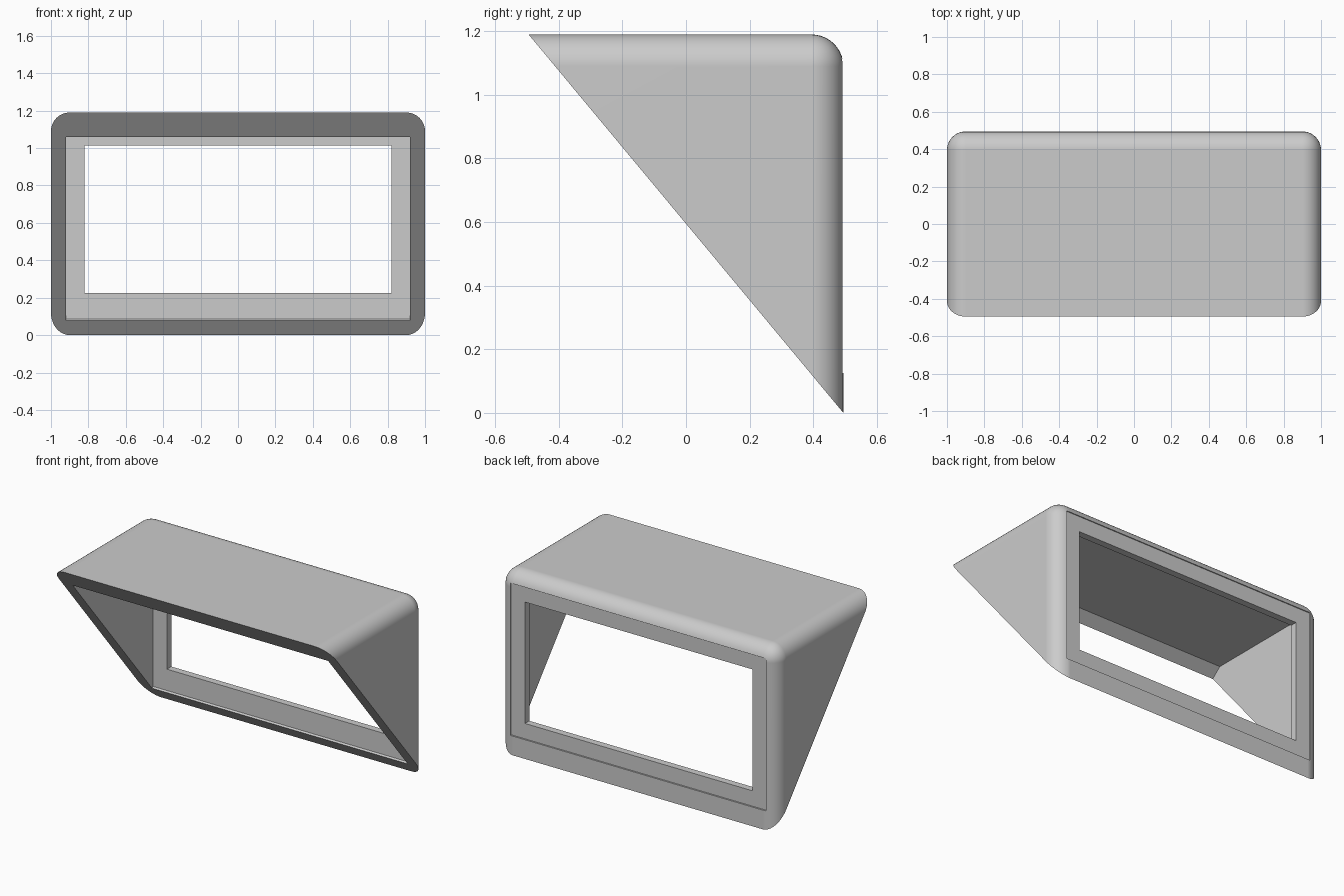
import bpy
import bmesh
from mathutils import Vector

if "Cube" in bpy.data.objects:
    bpy.data.objects.remove(bpy.data.objects["Cube"])

BACK, TOP = 0.495, 1.19        # back face and top face
INNER, CEILING = 0.44, 1.114   # inside of the back wall and of the roof
WINDOW = (0.82, 0.225, 1.015)  # half width, bottom, top
MARGIN, DEPTH = 0.1, 0.01      # recess around the window
SLOPE_IN = Vector((TOP, 2 * BACK)).normalized()  # into the sloping front (y, z)

grey = bpy.data.materials.new("plain grey")
grey.use_nodes = True
grey.diffuse_color = (0.6, 0.6, 0.6, 1)
grey.node_tree.nodes["Principled BSDF"].inputs["Base Color"].default_value = (0.6, 0.6, 0.6, 1)


def prism(name, half_x, profile):
    """Side profile of (y, z) points, extruded across x."""
    bm = bmesh.new()
    face = bm.faces.new([bm.verts.new((-half_x, y, z)) for y, z in profile])
    side = bmesh.ops.extrude_face_region(bm, geom=[face])["geom"]
    bmesh.ops.translate(bm, vec=(2 * half_x, 0, 0),
                        verts=[g for g in side if isinstance(g, bmesh.types.BMVert)])
    bmesh.ops.recalc_face_normals(bm, faces=bm.faces[:])
    mesh = bpy.data.meshes.new(name)
    bm.to_mesh(mesh)
    bm.free()
    mesh.materials.append(grey)
    obj = bpy.data.objects.new(name, mesh)
    bpy.context.collection.objects.link(obj)
    return obj


def box(name, half_x, y0, y1, z0, z1):
    return prism(name, half_x, [(y0, z0), (y1, z0), (y1, z1), (y0, z1)])


def on_slope(z):
    return Vector((BACK - z * 2 * BACK / TOP, z))


# Rounded block, sliced by the sloping front plane
hood = box("hood", 1, -1, BACK, -0.5, TOP)
bm = bmesh.new()
bm.from_mesh(hood.data)
bmesh.ops.bevel(bm, geom=bm.edges[:], offset=0.1, segments=10, profile=0.5, affect='EDGES')
cut = bmesh.ops.bisect_plane(bm, geom=bm.verts[:] + bm.edges[:] + bm.faces[:],
                             plane_co=Vector((0, BACK, 0)),
                             plane_no=Vector((0, -SLOPE_IN.x, -SLOPE_IN.y)), clear_outer=True)
rim = [e for e in cut["geom_cut"] if isinstance(e, bmesh.types.BMEdge)]
bmesh.ops.contextual_create(bm, geom=rim)
bmesh.ops.recalc_face_normals(bm, faces=bm.faces[:])
bm.to_mesh(hood.data)
bm.free()

# Cavity: its mouth is square to the slope, then opens up to the roof
lower, upper = on_slope(0.078), on_slope(1.06)
cavity = [
    lower - SLOPE_IN * 0.2,
    lower + SLOPE_IN * (INNER - lower.x) / SLOPE_IN.x,
    (INNER, CEILING),
    upper + SLOPE_IN * (CEILING - upper.y) / SLOPE_IN.y,
    upper - SLOPE_IN * 0.2,
]

# Cavity, window opening and shallow recess on the back
w, low, high = WINDOW
cutters = [
    prism("cavity_cutter", w + MARGIN, cavity),
    box("window_cutter", w, 0.3, 1, low, high),
    box("recess_cutter", w + MARGIN, BACK - DEPTH, 1, low - MARGIN, high + MARGIN),
]
bpy.context.view_layer.objects.active = hood
hood.select_set(True)
for cutter in cutters:
    mod = hood.modifiers.new(cutter.name, 'BOOLEAN')
    mod.object = cutter
    mod.operation = 'DIFFERENCE'
    mod.solver = 'EXACT'
    bpy.ops.object.modifier_apply(modifier=mod.name)
    bpy.data.objects.remove(cutter)

# Smooth rounded edges, crisp cuts, even flat faces
bpy.ops.object.select_all(action='DESELECT')
hood.select_set(True)
bpy.ops.object.shade_smooth_by_angle(angle=0.45)
flat = hood.modifiers.new("flat_faces", 'WEIGHTED_NORMAL')
flat.keep_sharp = True
